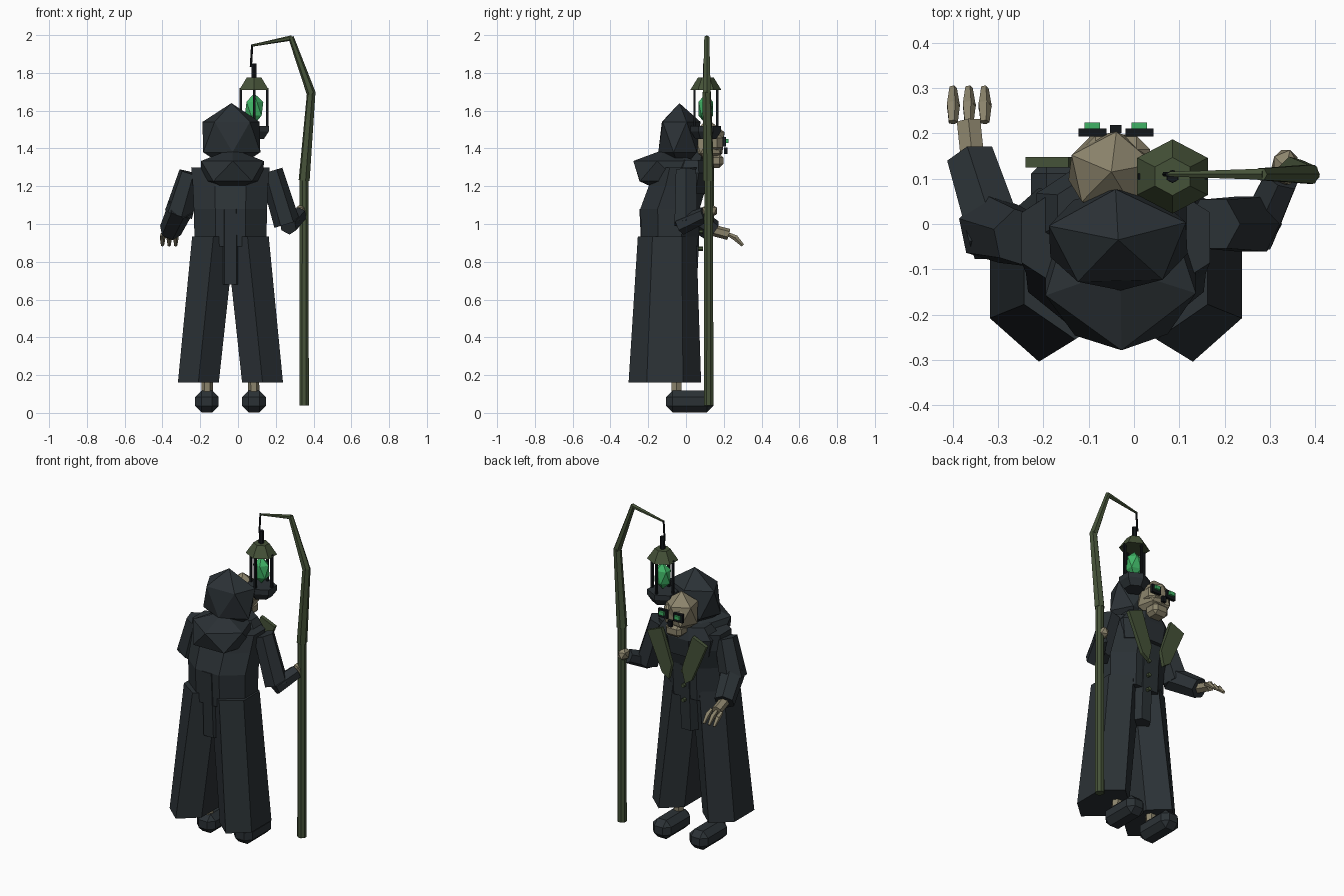
import bpy, bmesh, math
from mathutils import Vector, Matrix

if "Cube" in bpy.data.objects:
    bpy.data.objects.remove(bpy.data.objects["Cube"])

def material(name, c):
    m = bpy.data.materials.new(name)
    m.diffuse_color = (*c, 1)
    m.use_nodes = True
    m.node_tree.nodes["Principled BSDF"].inputs["Base Color"].default_value = m.diffuse_color
    return m

CLOTH = material("cloth", (0.024, 0.031, 0.036))
BONE = material("bone", (0.26, 0.23, 0.15))
MOSS = material("moss", (0.06, 0.085, 0.04))
GLOW = material("glow", (0.05, 0.45, 0.13))
BLACK = material("black", (0.006, 0.008, 0.01))
CX = -0.04  # body symmetry plane

def finish(name, bm, mat):
    bmesh.ops.recalc_face_normals(bm, faces=bm.faces)
    me = bpy.data.meshes.new(name)
    bm.to_mesh(me)
    bm.free()
    me.materials.append(mat)
    ob = bpy.data.objects.new(name, me)
    bpy.context.collection.objects.link(ob)
    return ob

def skin(name, rings, mat):
    bm = bmesh.new()
    vs = [[bm.verts.new(p) for p in r] for r in rings]
    n = len(vs[0])
    for a, b in zip(vs, vs[1:]):
        for i in range(n):
            j = (i + 1) % n
            bm.faces.new((a[i], a[j], b[j], b[i]))
    bm.faces.new(vs[0])
    bm.faces.new(vs[-1])
    return finish(name, bm, mat)

def loft(name, sections, mat, n=6, phase=math.pi / 2):
    """Sections are (cx, cy, z, rx, ry)."""
    return skin(name, [[(cx + rx * math.cos(phase + i * math.tau / n),
                         cy + ry * math.sin(phase + i * math.tau / n), z)
                        for i in range(n)] for cx, cy, z, rx, ry in sections], mat)

def tube(name, a, b, ra, rb, mat, n=6):
    a, b = Vector(a), Vector(b)
    q = (b - a).to_track_quat('Z', 'Y')
    ring = lambda p, r: [p + q @ Vector((r * math.cos((i + .5) * math.tau / n),
                         r * math.sin((i + .5) * math.tau / n), 0)) for i in range(n)]
    return skin(name, [ring(a, ra), ring(b, rb)], mat)

def gem(name, c, r, mat, turn=0.0):
    bm = bmesh.new()
    bmesh.ops.create_icosphere(bm, subdivisions=1, radius=1)
    bm.transform(Matrix.Translation(c) @ Matrix.Diagonal((*r, 1)) @ Matrix.Rotation(turn, 4, 'Z'))
    return finish(name, bm, mat)

def box(name, c, s, mat, bevel=0.0):
    bm = bmesh.new()
    bmesh.ops.create_cube(bm, size=1)
    bm.transform(Matrix.Translation(c) @ Matrix.Diagonal((*s, 1)))
    if bevel:
        bmesh.ops.bevel(bm, geom=bm.edges[:], offset=bevel, segments=1, affect='EDGES')
    return finish(name, bm, mat)

# Paired parts: feet, ankles, robe legs, lapels, eyes
for s, side in ((-1, "left"), (1, "right")):
    X = lambda d: CX + s * d
    box(side + "_shoe", (X(.125), .02, .06), (.125, .25, .115), CLOTH, .034)
    tube(side + "_ankle", (X(.125), -.05, .08), (X(.115), -.05, .35), .03, .03, BONE)
    loft(side + "_robe_leg", [(X(.17), -.112, .16, .125, .192),
                             (X(.09), -.10, .935, .13, .155)], CLOTH)
    prof = [(.20, 1.27), (.105, 1.31), (.035, 1.10), (.055, 1.01), (.10, 1.04)]
    skin(side + "_lapel", [[(X(d), y, z) for d, z in prof] for y in (.125, .148)], MOSS)
    box(side + "_eye_socket", (X(.052), .202, 1.435), (.062, .018, .05), BLACK)
    box(side + "_eye_glow", (X(.052), .214, 1.44), (.034, .02, .022), GLOW)

# Coat body, tail panel, shoulders and collar
loft("coat_body", [(CX, -.085, .88, .205, .16), (CX, -.085, 1.08, .21, .17),
                   (CX, -.045, 1.20, .215, .165), (CX, -.03, 1.30, .225, .145)],
     CLOTH, 8, math.pi / 8)
loft("coat_tail", [(CX, -.085, .68, .085, .155), (CX, -.085, 1.08, .08, .175)],
     CLOTH, 8, math.pi / 8)
loft("collar", [(CX, .0, 1.16, .16, .13), (CX, .02, 1.27, .19, .125),
                (CX, .03, 1.34, .14, .09)], CLOTH, 8, math.pi / 8)
gem("shoulder_cowl", (-.03, -.10, 1.28), (.195, .2, .12), CLOTH, -.3)
for z in (1.05, .96, .87):
    tube("coat_button", (CX, .06, z), (CX, .09, z), .012, .012, MOSS)

# Head: neck, hood, skull, jaw, nose
loft("neck", [(CX, .03, 1.25, .06, .06), (CX, .06, 1.4, .06, .06)], CLOTH)
gem("hood", (-.035, -.035, 1.46), (.178, .125, .18), CLOTH, .35)
gem("skull", (-.05, .115, 1.43), (.108, .1, .125), BONE, .2)
box("face", (CX, .145, 1.43), (.15, .1, .11), BONE, .03)
box("jaw", (CX, .15, 1.335), (.105, .095, .075), BONE, .02)
box("nose_hole", (CX, .21, 1.388), (.025, .018, .035), BLACK)

# Left arm, reaching forward with open hand
tube("left_upper_arm", (-.25, -.03, 1.27), (-.315, -.01, 1.05), .065, .078, CLOTH)
tube("left_forearm", (-.30, -.04, 1.09), (-.358, .14, .965), .07, .06, CLOTH)
tube("left_palm", (-.355, .13, .97), (-.365, .225, .945), .03, .03, BONE)
for x in (-.40, -.365, -.33):
    tube("left_finger", (x, .225, .945), (x, .265, .925), .011, .016, BONE, 5)
    tube("left_fingertip", (x, .26, .928), (x, .30, .887), .016, .009, BONE, 5)

# Right arm, gripping the staff
tube("right_upper_arm", (.175, .0, 1.28), (.26, .0, 1.0), .062, .07, CLOTH)
tube("right_forearm", (.265, -.03, .99), (.325, .10, 1.05), .05, .042, CLOTH)
gem("right_hand", (.335, .125, 1.07), (.035, .045, .04), BONE)

# Crooked staff
Y = .12
tube("staff_lower", (.35, Y, .04), (.35, Y, 1.24), .027, .025, MOSS, 8)
tube("staff_upper", (.35, Y, 1.23), (.388, Y - .01, 1.70), .03, .023, MOSS)
tube("staff_bend", (.388, Y - .01, 1.69), (.28, .11, 1.99), .024, .015, MOSS)
tube("staff_arm", (.285, .11, 1.985), (.075, .11, 1.945), .014, .006, MOSS)
tube("staff_hook", (.075, .11, 1.95), (.068, .11, 1.83), .006, .006, BLACK)

# Hanging lantern
L = (.085, .105)
loft("lantern_stem", [(*L, 1.76, .015, .015), (*L, 1.85, .014, .014)], BLACK)
loft("lantern_roof", [(*L, 1.71, .09, .082), (*L, 1.775, .045, .042)], MOSS)
loft("lantern_base", [(*L, 1.45, .06, .055), (*L, 1.49, .09, .08), (*L, 1.52, .09, .08)], CLOTH)
gem("lantern_flame", (*L, 1.61), (.055, .045, .082), GLOW)
for i in range(4):
    a = i * math.tau / 4
    x, y = L[0] + .07 * math.cos(a), L[1] + .06 * math.sin(a)
    tube("lantern_bar", (x, y, 1.5), (x, y, 1.72), .009, .009, BLACK, 4)
